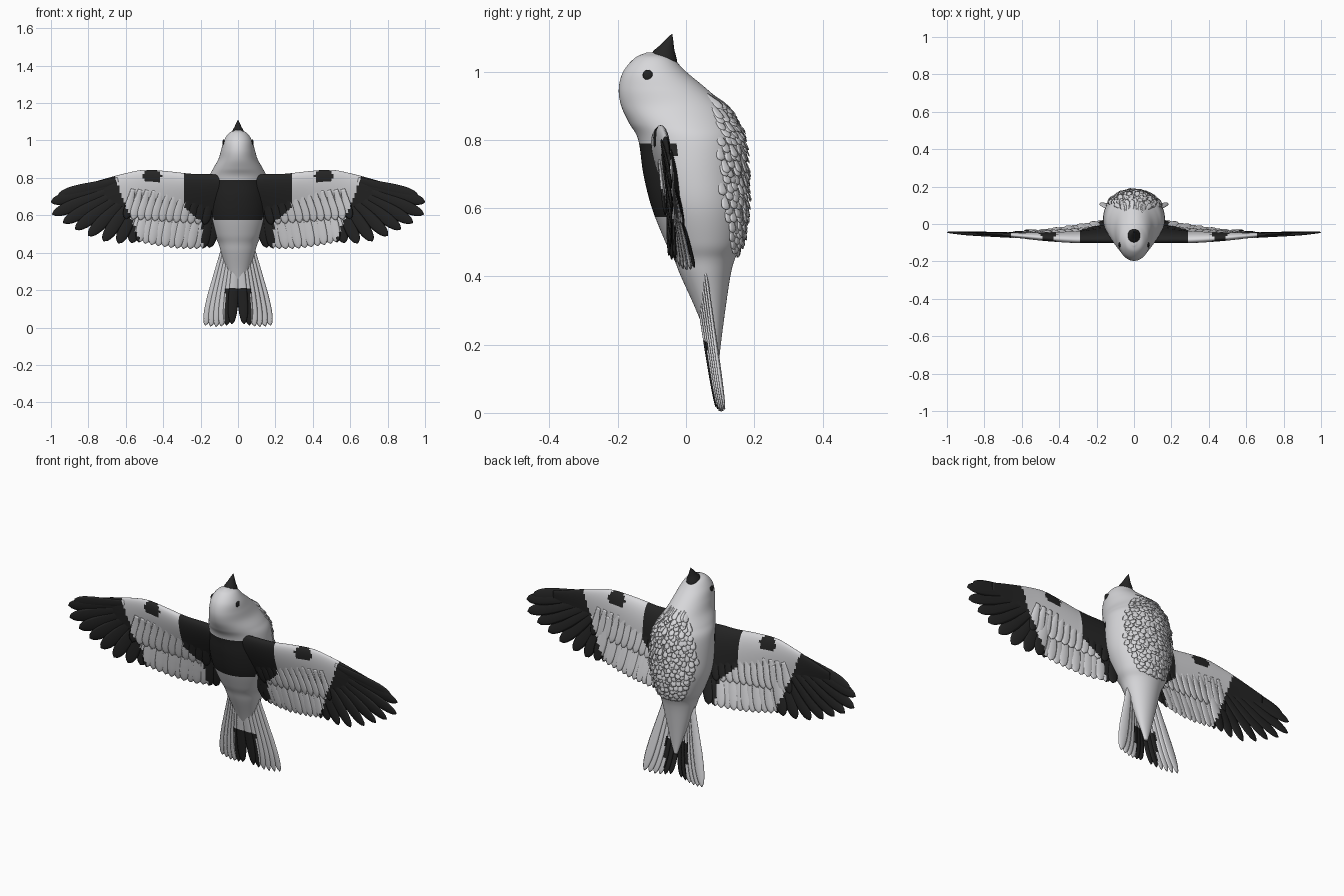
import bpy, bmesh, math, random
from mathutils import Vector

random.seed(4)
cube = bpy.data.objects.get("Cube")
if cube:
    bpy.data.objects.remove(cube, do_unlink=True)


def material(name, color):
    m = bpy.data.materials.new(name)
    m.use_nodes = True
    m.diffuse_color = color
    bsdf = next(n for n in m.node_tree.nodes if n.type == 'BSDF_PRINCIPLED')
    bsdf.inputs["Base Color"].default_value = color
    bsdf.inputs["Roughness"].default_value = 0.8
    return m


WHITE = material("white plumage", (0.68, 0.68, 0.70, 1))
BLACK = material("black plumage", (0.018, 0.018, 0.018, 1))


def spline(points, steps):
    """Catmull-Rom through tuples of any length."""
    p = [Vector(q) for q in points]
    p = [p[0] * 2 - p[1]] + p + [p[-1] * 2 - p[-2]]
    out = []
    for a, b, c, d in zip(p, p[1:], p[2:], p[3:]):
        for i in range(steps):
            t = i / steps
            out.append((b * 2 + (c - a) * t + (a * 2 - b * 5 + c * 4 - d) * t ** 2
                        + (b * 3 - a - c * 3 + d) * t ** 3) / 2)
    return out + [p[-2]]


def loft(bm, rings, n, taper=0):
    """Skin oval rings given as centre, half axis U, half axis V."""
    loops = []
    for c, u, v in rings:
        loop = []
        for k in range(n):
            a = math.tau * k / n
            thick = 1 - taper + taper * math.cos(a)
            loop.append(bm.verts.new(c + u * math.cos(a) + v * math.sin(a) * thick))
        loops.append(loop)
    for l0, l1 in zip(loops, loops[1:]):
        for k in range(n):
            j = (k + 1) % n
            bm.faces.new((l0[k], l0[j], l1[j], l1[k]))
    bm.faces.new(loops[0])
    bm.faces.new(loops[-1])


def feather(bm, root, tip, half, normal, thick=0.005, steps=20, n=8):
    """Slim blade with a rounded tip."""
    root, tip, normal = Vector(root), Vector(tip), Vector(normal)
    side = (tip - root).cross(normal).normalized()
    rings = []
    for i in range(steps + 1):
        t = i / steps
        w = (0.55 + 0.45 * min(1, t / 0.6)) * math.sqrt(max(0.004, 1 - max(0, (t - 0.72) / 0.28) ** 2))
        rings.append((root.lerp(tip, t), side * half * w, normal.normalized() * thick * (0.3 + 0.7 * w)))
    loft(bm, rings, n)


def finish(bm, name, dark=lambda c: False, mirror=False):
    bmesh.ops.recalc_face_normals(bm, faces=bm.faces)
    for f in bm.faces:
        f.smooth = True
        f.material_index = int(dark(f.calc_center_median()))
    me = bpy.data.meshes.new(name)
    bm.to_mesh(me)
    bm.free()
    me.materials.append(WHITE)
    me.materials.append(BLACK)
    ob = bpy.data.objects.new(name, me)
    bpy.context.collection.objects.link(ob)
    if mirror:
        ob.modifiers.new("Mirror", 'MIRROR').use_clip = False
    return ob


# Body and head: height, back y, belly y, half width
body = spline([
    (1.056, -.115, -.075, .012), (1.04, -.15, -.04, .048), (1.0, -.184, 0, .075),
    (.95, -.197, .06, .09), (.9, -.19, .115, .105), (.85, -.167, .15, .133),
    (.8, -.14, .17, .155), (.7, -.125, .177, .165), (.6, -.1, .18, .16),
    (.5, -.06, .165, .13), (.45, -.035, .143, .105), (.4, -.015, .13, .09),
    (.3, .03, .115, .06), (.2, .068, .102, .03), (.14, .08, .096, .01)], 8)
bm = bmesh.new()
loft(bm, [(Vector((0, (b + f) / 2, z)), Vector((w, 0, 0)), Vector((0, (f - b) / 2, 0)))
          for z, b, f, w in body], 64)
finish(bm, "body", lambda c: c.y < -.03 and .575 < c.z < .79)


# Ruffled belly feathers laid in rows over the body
def belly_point(z, a, lift):
    z0, b, f, w = min(body, key=lambda r: abs(r[0] - z))
    n = Vector((math.sin(a) / w, 2 * math.cos(a) / (f - b), 0)).normalized()
    return Vector((w * math.sin(a), (b + f) / 2 + (f - b) / 2 * math.cos(a), z)) + n * lift, n


bm = bmesh.new()
for row in range(20):
    z = .93 - row * .0225
    spread = .95 * math.sin(math.pi * (row + 3) / 25) ** .5
    for k in range(13):
        a = spread * ((k + .5 * (row % 2)) / 6 - 1) + random.uniform(-.04, .04)
        zz = z + random.uniform(-.008, .008)
        root, n = belly_point(zz, a, -.003)
        tip, n = belly_point(zz - .04, a + random.uniform(-.05, .05), random.uniform(.004, .012))
        feather(bm, root, tip, .015, n, .003, 7, 6)
finish(bm, "belly_feathers")

# Beak, curving toward the belly side
bm = bmesh.new()
loft(bm, [(Vector((0, y, z)), Vector((r, 0, 0)), Vector((0, r * 1.1, -r * .3))) for z, y, r in spline(
    [(1.015, -.063, .036), (1.045, -.063, .033), (1.07, -.056, .02), (1.092, -.048, .01), (1.11, -.041, .001)], 5)], 24)
finish(bm, "beak", lambda c: True)

# Eyes
bm = bmesh.new()
bmesh.ops.create_uvsphere(bm, u_segments=16, v_segments=10, radius=.015)
for v in bm.verts:
    v.co = Vector((v.co.x * .4 + .077, v.co.y - .112, v.co.z + .99))
finish(bm, "eyes", lambda c: True, mirror=True)


# Wings
def wing_y(x, z):
    return -.08 + .057 * max(0, x - .3) + (.8 - z) * .35 * max(0, 1 - x / .7)


def wing_point(x, z, off=0):
    return Vector((x, wing_y(x, z) + off, z))


def wing_dark(c):
    inner = .19 + .095 * min(1, max(0, (c.z - .56) / .08))
    outer = .52 + (c.z - .455) * .4
    spot = ((c.x - .46) / .05) ** 2 + ((c.z - .81) / .038) ** 2 < 1
    return c.x < inner or c.x > outer or spot


# Wing arm: x, leading z, trailing z, half thickness
arm = spline([(0, .79, .57, .05), (.12, .818, .56, .045), (.25, .822, .58, .04),
              (.38, .836, .6, .036), (.5, .843, .62, .03), (.6, .825, .64, .022),
              (.72, .793, .68, .014), (.84, .757, .715, .006)], 10)
bm = bmesh.new()
rings = []
for x, top, low, th in arm:
    p, q = wing_point(x, top), wing_point(x, low)
    rings.append(((p + q) / 2, (p - q) / 2, Vector((0, th, 0))))
loft(bm, rings, 40, .4)
finish(bm, "wing_arms", wing_dark, mirror=True)

# Long outer flight feathers
bm = bmesh.new()
tips = [(.965, .70), (1.0, .67), (.993, .605), (.935, .56), (.87, .525),
        (.8, .49), (.72, .462), (.64, .45), (.57, .452)]
for i, (x, z) in enumerate(tips):
    t = i / (len(tips) - 1)
    feather(bm, wing_point(.64 - .14 * t, .785 - .08 * t, .003 * i - .01),
            wing_point(x, z, .002 * i - .006), .034, (.05, 1, .12), .006, 28)
finish(bm, "outer_flight_feathers", wing_dark, mirror=True)

# Inner flight feathers and the shorter coverts on both faces
bm = bmesh.new()
for i in range(12):
    t = i / 11
    x = .53 - .375 * t
    feather(bm, wing_point(x - .05, .7 - .06 * t), wing_point(x, .455 - .035 * math.sin(t * 2.2), .003 * (i % 2)),
            .029, (.12, 1, .3), .006, 24)
for off in (-.017, .017):
    for i in range(12):
        t = i / 11
        x = .6 - .42 * t
        feather(bm, wing_point(x - .04, .74 - .03 * t, off), wing_point(x, .58 - .03 * t, off * .5),
                .024, (.12, 1, .3), .005, 18)
finish(bm, "inner_flight_feathers", wing_dark, mirror=True)

# Fanned tail
bm = bmesh.new()
for i in range(6):
    t = i / 5
    feather(bm, (.008 + .065 * t, .02 + .035 * t, .43), (.033 + .142 * t, .088 + .025 * t, .018 - .014 * math.sin(t * 2.6)),
            .027, (.08, 1, .15), .006, 32)
finish(bm, "tail_feathers", lambda c: c.x < .068 and c.z < .21, mirror=True)
